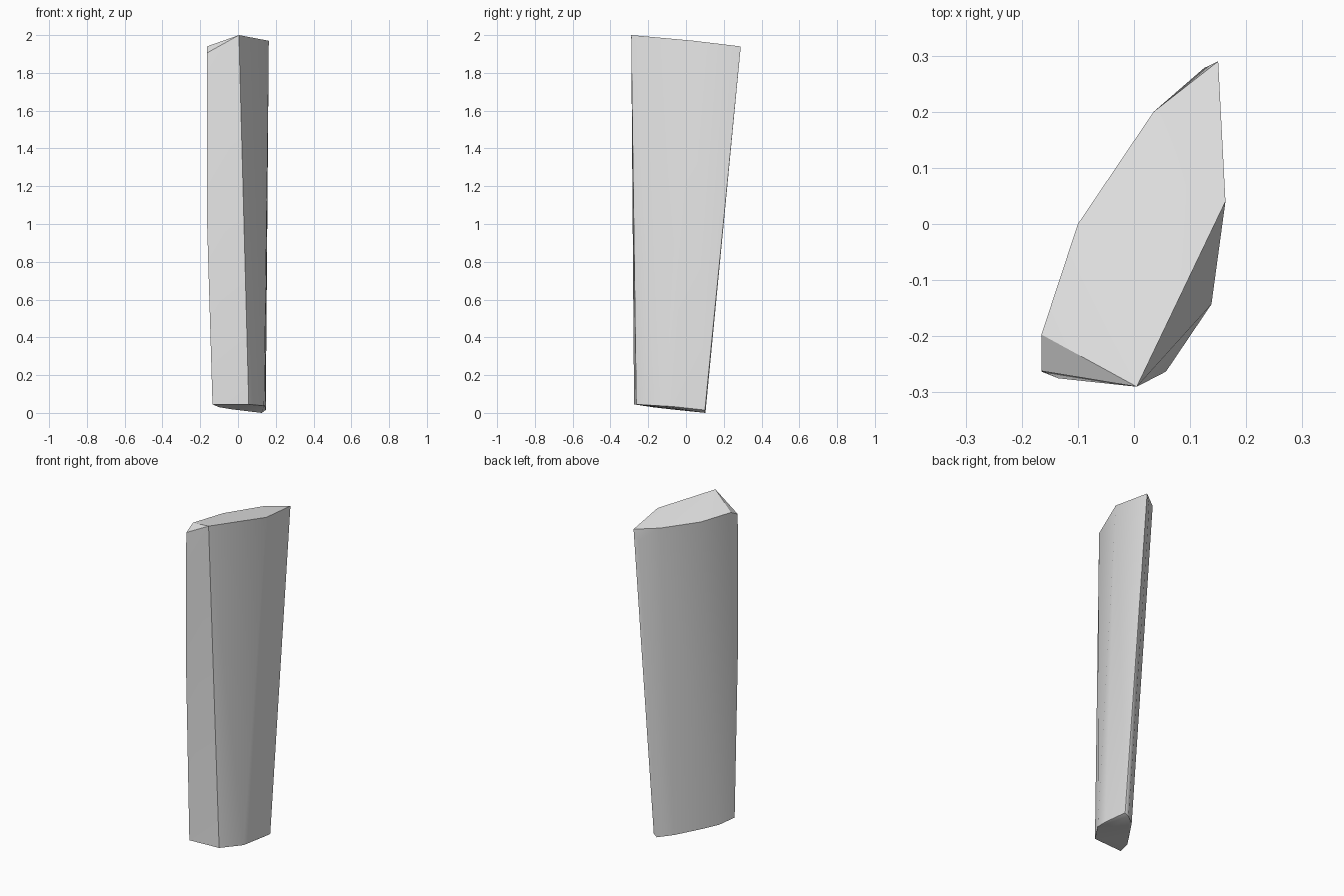
import bpy
import bmesh
import math

# Remove the default object if present
default_object = bpy.data.objects.get("Cube")
if default_object:
    bpy.data.objects.remove(default_object, do_unlink=True)


def make_material(name, colour):
    material = bpy.data.materials.new(name)
    material.use_nodes = True
    material.diffuse_color = colour
    shader = next(n for n in material.node_tree.nodes if n.type == 'BSDF_PRINCIPLED')
    shader.inputs["Base Color"].default_value = colour
    return material


def build_convex_part(name, corners, material):
    """Wrap a convex faceted solid around its corner points."""
    mesh = bpy.data.meshes.new(name)
    shape = bmesh.new()
    for corner in corners:
        shape.verts.new(corner)
    hull = bmesh.ops.convex_hull(shape, input=shape.verts[:])
    unused = [item for item in hull["geom_interior"]
              if isinstance(item, bmesh.types.BMVert)]
    bmesh.ops.delete(shape, geom=unused, context='VERTS')
    bmesh.ops.recalc_face_normals(shape, faces=shape.faces[:])
    shape.to_mesh(mesh)
    shape.free()
    mesh.materials.append(material)
    part = bpy.data.objects.new(name, mesh)
    bpy.context.collection.objects.link(part)
    return part


# Slanted top rim, counterclockwise from the front peak
top_rim = [
    (.005, -.29, 2), (.163, .04, 1.97), (.15, .29, 1.94),
    (.035, .2, 1.943), (-.1, 0, 1.94), (-.165, -.197, 1.94),
    (-.165, -.262, 1.905),
]

# Corners on the sides: below the back tip and along the bowed right edge
side_corners = [(.125, .278, 1.87), (-.165, -.263, 1.05), (-.15, -.19, 1)]

# Smaller, slightly tilted base
base_rim = [
    (.057, -.263, .045), (.138, -.143, .038), (.144, -.072, .034),
    (.147, .1, .015), (.125, .103, 0), (.05, .04, .01),
    (-.04, -.09, .02), (-.1, -.175, .03), (-.135, -.275, .045),
]

grey = make_material("light grey", (.8, .8, .8, 1))
shard = build_convex_part("tapered_shard", top_rim + side_corners + base_rim, grey)

# Soft shading on the curved sides, crisp edges at the corners
bpy.ops.object.select_all(action='DESELECT')
shard.select_set(True)
bpy.context.view_layer.objects.active = shard
bpy.ops.object.shade_smooth_by_angle(angle=math.radians(30))
